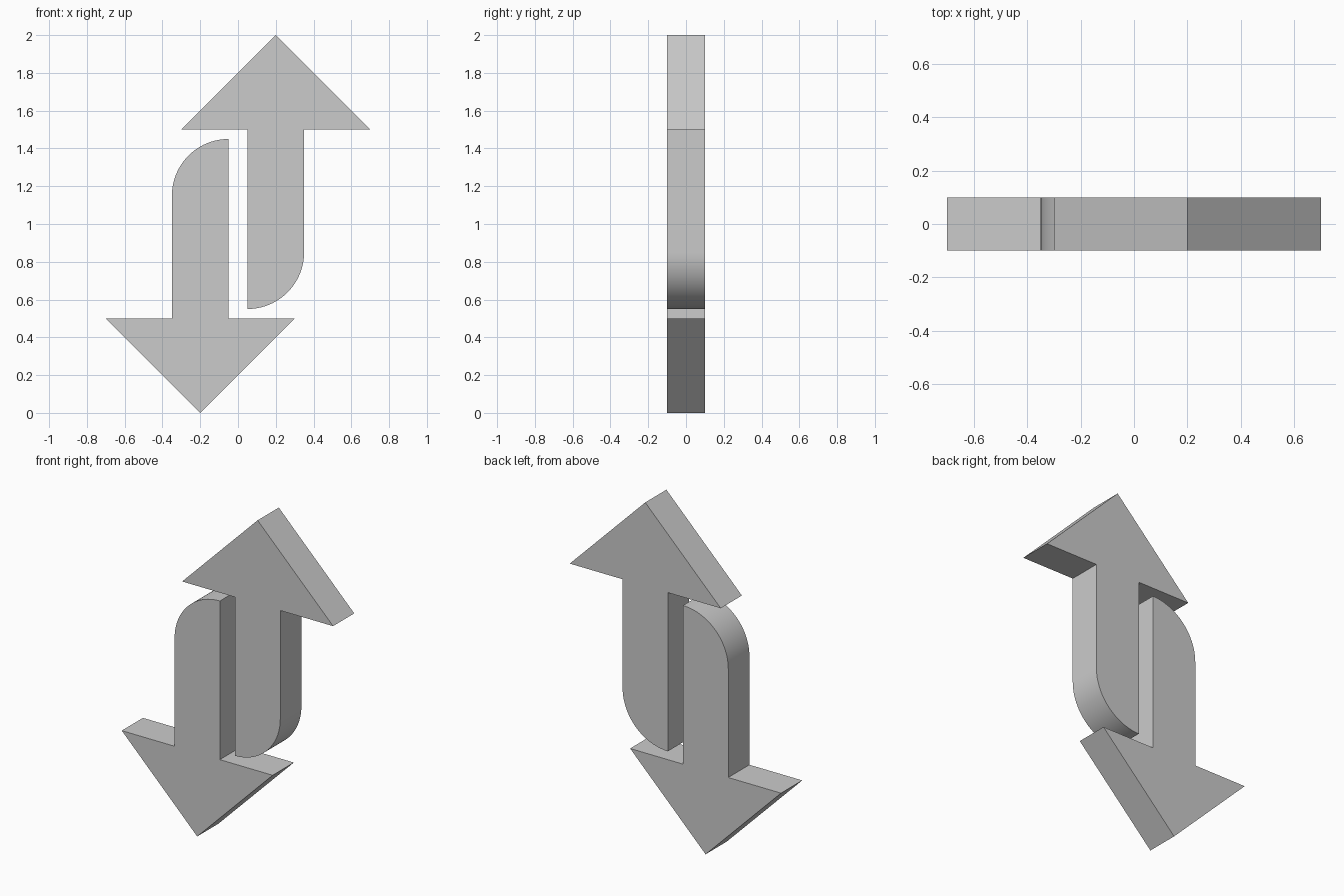
import bpy, bmesh
from math import sin, cos, pi

if "Cube" in bpy.data.objects:
    bpy.data.objects.remove(bpy.data.objects["Cube"])

DEPTH = 0.2
ARC_STEPS = 24


def arrow(name, turn):
    # Profile of the upward arrow: rounded tail, shaft, triangular head
    tail = [(0.05 + 0.3 * sin(a), 0.85 - 0.3 * cos(a))
            for a in (i * pi / 2 / ARC_STEPS for i in range(ARC_STEPS + 1))]
    head = [(0.35, 1.5), (0.7, 1.5), (0.2, 2.0), (-0.3, 1.5), (0.05, 1.5)]
    profile = tail + head
    if turn:  # half turn about the model centre
        profile = [(-x, 2 - z) for x, z in profile]

    bm = bmesh.new()
    face = bm.faces.new([bm.verts.new((x, -DEPTH / 2, z)) for x, z in profile])
    ext = bmesh.ops.extrude_face_region(bm, geom=[face], use_keep_orig=True)
    moved = [v for v in ext["geom"] if isinstance(v, bmesh.types.BMVert)]
    bmesh.ops.translate(bm, verts=moved, vec=(0, DEPTH, 0))
    bmesh.ops.recalc_face_normals(bm, faces=bm.faces[:])
    mesh = bpy.data.meshes.new(name)
    bm.to_mesh(mesh)
    bm.free()

    obj = bpy.data.objects.new(name, mesh)
    bpy.context.collection.objects.link(obj)
    bpy.ops.object.select_all(action='DESELECT')
    obj.select_set(True)
    bpy.context.view_layer.objects.active = obj
    bpy.ops.object.shade_smooth_by_angle(angle=pi / 6)


arrow("up_arrow", False)
arrow("down_arrow", True)
